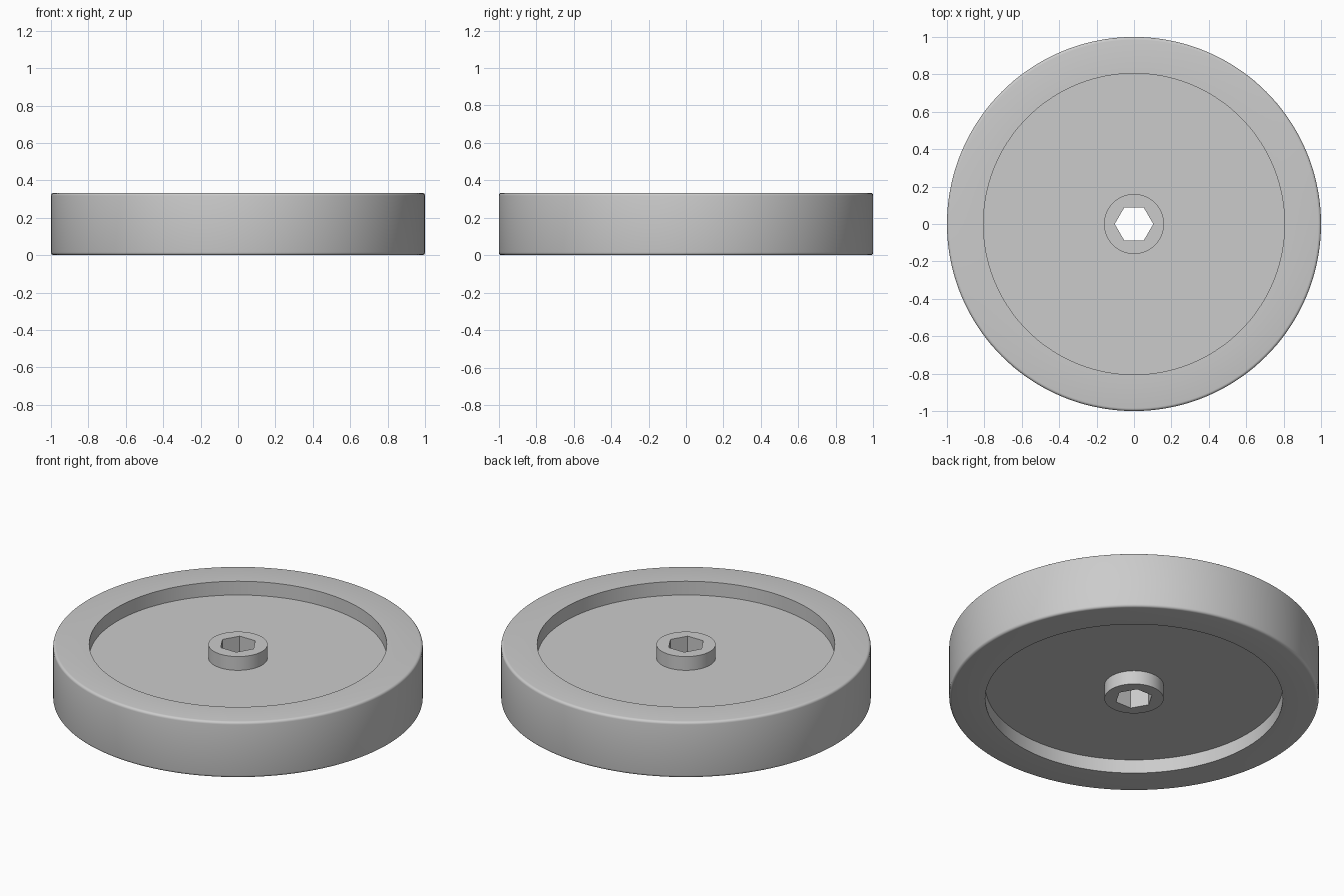
import bpy, bmesh
from math import pi, sin, cos

if "Cube" in bpy.data.objects:
    bpy.data.objects.remove(bpy.data.objects["Cube"])

H, R = 0.333, 1.0        # wheel height and radius
DEPTH = 0.082            # recess depth on each face
HUB, RECESS = 0.16, 0.805
FILLET, STEPS = 0.015, 4
SIDES = 144

# Upper half of the cross-section, from the axis outwards (r, z)
upper = [(0, H), (HUB, H), (HUB, H - DEPTH), (RECESS, H - DEPTH), (RECESS, H)]
for i in range(STEPS + 1):
    a = pi / 2 * (1 - i / STEPS)
    upper.append((R - FILLET + FILLET * cos(a), H - FILLET + FILLET * sin(a)))
profile = upper + [(r, H - z) for r, z in reversed(upper)]

# Wheel body: spin the cross-section around z
bm = bmesh.new()
verts = [bm.verts.new((r, 0, z)) for r, z in profile]
edges = [bm.edges.new(pair) for pair in zip(verts, verts[1:])]
bmesh.ops.spin(bm, geom=verts + edges, cent=(0, 0, 0), axis=(0, 0, 1),
               angle=2 * pi, steps=SIDES, use_merge=True)
bmesh.ops.remove_doubles(bm, verts=bm.verts, dist=1e-5)
bmesh.ops.recalc_face_normals(bm, faces=bm.faces)
mesh = bpy.data.meshes.new("wheel")
bm.to_mesh(mesh)
bm.free()
wheel = bpy.data.objects.new("wheel", mesh)
bpy.context.collection.objects.link(wheel)

# Hexagonal axle hole, corners on the x axis
bpy.ops.mesh.primitive_cylinder_add(vertices=6, radius=0.103, depth=1,
                                    location=(0, 0, H / 2), rotation=(0, 0, pi / 6))
cutter = bpy.context.object
cutter.name = "axle_hole_cutter"
cutter.hide_render = True
hole = wheel.modifiers.new("axle_hole", 'BOOLEAN')
hole.operation = 'DIFFERENCE'
hole.solver = 'EXACT'
hole.object = cutter

# Apply the cut, remove the cutter and shade smooth with sharp edges
bpy.ops.object.select_all(action='DESELECT')
wheel.select_set(True)
bpy.context.view_layer.objects.active = wheel
bpy.ops.object.modifier_apply(modifier=hole.name)
bpy.data.objects.remove(cutter)
bpy.ops.object.shade_smooth_by_angle(angle=pi / 6)
